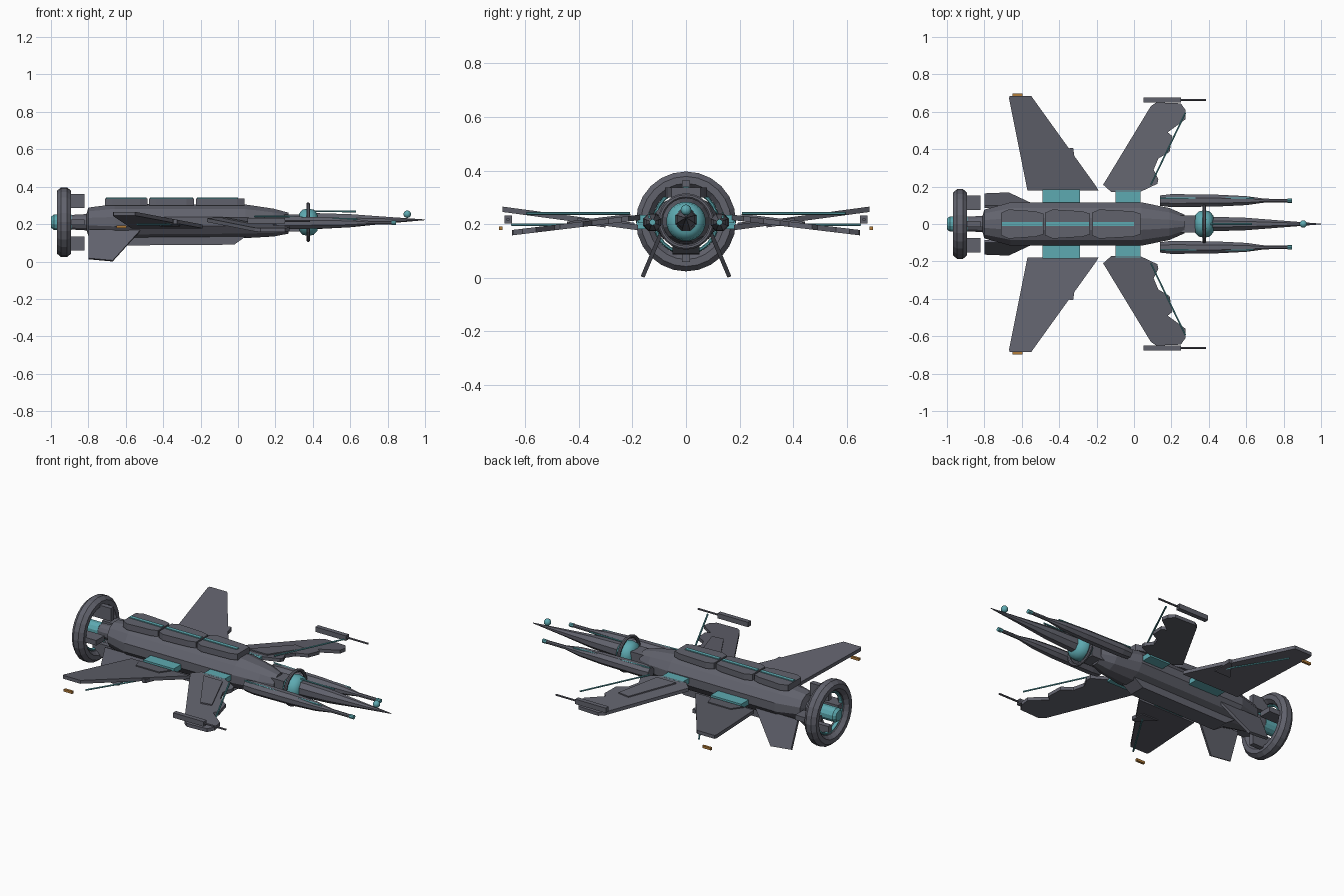
import bpy, bmesh, math
from mathutils import Vector

if "Cube" in bpy.data.objects:
    bpy.data.objects.remove(bpy.data.objects["Cube"])


def material(name, rgb):
    m = bpy.data.materials.new(name)
    m.diffuse_color = (*rgb, 1)
    m.use_nodes = True
    m.node_tree.nodes["Principled BSDF"].inputs["Base Color"].default_value = m.diffuse_color
    return m


GREY = material("hull grey", (0.12, 0.123, 0.152))
TEAL = material("glow teal", (0.11, 0.40, 0.44))
AMBER = material("amber light", (0.45, 0.20, 0.04))
AXIS = 0.21  # height of the main axis


def finish(name, bm, mat, smooth=False):
    bmesh.ops.recalc_face_normals(bm, faces=bm.faces)
    me = bpy.data.meshes.new(name)
    bm.to_mesh(me)
    bm.free()
    me.materials.append(mat)
    ob = bpy.data.objects.new(name, me)
    bpy.context.collection.objects.link(ob)
    for p in me.polygons:
        p.use_smooth = smooth
    return ob


def loft(name, rings, mat, n=12, y=0.0, smooth=False):
    """Skin along x; each ring is (x, half width, half height, centre z)."""
    bm = bmesh.new()
    loops = []
    for x, ry, rz, cz in rings:
        angs = [2 * math.pi * (i + 0.5) / n for i in range(n)]
        loops.append([bm.verts.new((x, y + ry * math.cos(a), cz + rz * math.sin(a))) for a in angs])
    for a, b in zip(loops, loops[1:]):
        for i in range(n):
            j = (i + 1) % n
            bm.faces.new((a[i], a[j], b[j], b[i]))
    bm.faces.new(loops[0])
    bm.faces.new(loops[-1])
    return finish(name, bm, mat, smooth)


def prism(name, points, offset, mat):
    """Extrude a closed 3D outline by an offset vector."""
    bm = bmesh.new()
    f = bm.faces.new([bm.verts.new(p) for p in points])
    ext = bmesh.ops.extrude_face_region(bm, geom=[f])
    vs = [v for v in ext["geom"] if isinstance(v, bmesh.types.BMVert)]
    bmesh.ops.translate(bm, verts=vs, vec=offset)
    return finish(name, bm, mat)


def box(name, x, y, z, mat):
    pts = [(x[0], y[0], z[0]), (x[1], y[0], z[0]), (x[1], y[1], z[0]), (x[0], y[1], z[0])]
    return prism(name, pts, (0, 0, z[1] - z[0]), mat)


def rod(name, a, b, r, mat, n=6):
    a, b = Vector(a), Vector(b)
    bm = bmesh.new()
    bmesh.ops.create_cone(bm, cap_ends=True, segments=n, radius1=r, radius2=r, depth=(b - a).length)
    bm.transform((b - a).to_track_quat('Z', 'Y').to_matrix().to_4x4())
    bmesh.ops.translate(bm, verts=bm.verts, vec=(a + b) / 2)
    return finish(name, bm, mat)


def torus(name, x, major, minor_r, minor_x, mat, n=24, m=8):
    bm = bmesh.new()
    g = []
    for i in range(n):
        a = 2 * math.pi * i / n
        row = []
        for k in range(m):
            b = 2 * math.pi * (k + 0.5) / m
            r = major + minor_r * math.cos(b)
            row.append(bm.verts.new((x + minor_x * math.sin(b), r * math.cos(a), AXIS + r * math.sin(a))))
        g.append(row)
    for i in range(n):
        for k in range(m):
            i2, k2 = (i + 1) % n, (k + 1) % m
            bm.faces.new((g[i][k], g[i2][k], g[i2][k2], g[i][k2]))
    return finish(name, bm, mat)


# Fuselage, neck and nose
loft("fuselage", [(-0.90, 0.04, 0.04, AXIS), (-0.81, 0.045, 0.045, AXIS), (-0.80, 0.08, 0.078, 0.213),
                  (-0.66, 0.12, 0.097, 0.213), (0.04, 0.12, 0.093, 0.215), (0.19, 0.088, 0.077, 0.208),
                  (0.27, 0.052, 0.058, 0.205)], GREY)
loft("neck", [(0.25, 0.035, 0.035, AXIS), (0.44, 0.035, 0.035, AXIS)], GREY, 8)
box("neck_block", (0.24, 0.33), (-0.045, 0.045), (0.16, 0.25), GREY)
loft("glow_drum", [(0.325, 0.045, 0.045, AXIS), (0.345, 0.068, 0.068, AXIS), (0.375, 0.074, 0.074, AXIS),
                   (0.405, 0.068, 0.068, AXIS), (0.425, 0.045, 0.045, AXIS)], TEAL, 20, smooth=True)
torus("neck_ring", 0.375, 0.096, 0.010, 0.010, GREY)
loft("nose", [(0.42, 0.042, 0.046, 0.216), (0.60, 0.036, 0.038, 0.218), (0.80, 0.019, 0.019, 0.221),
              (1.0, 0.002, 0.002, 0.223)], GREY, 8)
rod("nose_spine_rod", (0.40, 0, 0.269), (0.63, 0, 0.268), 0.005, TEAL)
bm = bmesh.new()
bmesh.ops.create_uvsphere(bm, u_segments=12, v_segments=8, radius=0.02)
bmesh.ops.translate(bm, verts=bm.verts, vec=(0.905, 0, 0.253))
finish("nose_sensor", bm, TEAL, True)

# Tail ring, hub and struts
torus("tail_ring", -0.93, 0.155, 0.034, 0.041, GREY)
torus("tail_glow_ring", -0.93, 0.117, 0.007, 0.012, TEAL)
loft("tail_hub", [(-1.0, 0.030, 0.030, AXIS), (-0.985, 0.042, 0.042, AXIS), (-0.89, 0.042, 0.042, AXIS)], TEAL, 12)
for s in (1, -1):
    box("tail_strut_upright", (-0.94, -0.82), (-0.015, 0.015), sorted((AXIS + s * 0.075, AXIS + s * 0.152)), GREY)
    box("tail_strut_side", (-0.94, -0.82), sorted((s * 0.075, s * 0.152)), (AXIS - 0.015, AXIS + 0.015), GREY)

# Armour plates along the back, with a glow strip on each
for x0, x1 in ((-0.71, -0.485), (-0.475, -0.235), (-0.225, 0.035)):
    half = [(x0, 0.06), (x0 + 0.04, 0.078), (x1 - 0.04, 0.068), (x1, 0.055)]
    outline = half + [(x, -y) for x, y in reversed(half)]
    prism("back_plate", [(x, y, 0.300) for x, y in outline], (0, 0, 0.036), GREY)
    box("back_glow_strip", (x0 + 0.005, min(x1 - 0.005, 0.0)), (-0.011, 0.011), (0.335, 0.341), TEAL)

# Belly keel
prism("belly_keel", [(x, -0.05, z) for x, z in
                     ((-0.68, 0.14), (-0.60, 0.086), (-0.02, 0.090), (0.05, 0.14), (0.05, 0.16), (-0.68, 0.16))],
      (0, 0.10, 0), GREY)


def rear_z(y):
    return 0.190 + 0.135 * (y - 0.2)


def front_z(y):
    return 0.222 - 0.12 * (y - 0.2)


rear_wing = [(-0.57, 0.18), (-0.19, 0.18), (-0.205, 0.205), (-0.55, 0.685), (-0.665, 0.685), (-0.668, 0.67)]
rear_panel = [(-0.51, 0.192), (-0.48, 0.268), (-0.33, 0.268), (-0.30, 0.192)]
rear_tab = [(-0.42, 0.30), (-0.31, 0.30), (-0.325, 0.405), (-0.345, 0.405)]
front_wing = [(-0.165, 0.21), (-0.12, 0.17), (0.03, 0.17), (0.125, 0.215), (0.13, 0.24), (0.105, 0.29),
              (0.13, 0.35), (0.19, 0.385), (0.205, 0.47), (0.18, 0.49), (0.235, 0.53), (0.275, 0.56),
              (0.275, 0.61), (0.25, 0.645), (0.12, 0.65), (0.09, 0.63)]
front_panel = [(-0.08, 0.207), (0.065, 0.445), (0.135, 0.435), (0.045, 0.207)]

for s in (1, -1):
    def slab(name, outline, zf, lo, hi, mat=GREY):
        prism(name, [(x, s * y, zf(y) + lo) for x, y in outline], (0, 0, hi - lo), mat)

    # Wings with raised panels, and the glow panels joining them to the hull
    slab("rear_wing", rear_wing, rear_z, -0.010, 0.010)
    slab("rear_wing_panel", rear_panel, rear_z, 0.009, 0.016)
    slab("rear_wing_tab", rear_tab, rear_z, -0.016, 0.006)
    slab("front_wing", front_wing, front_z, -0.010, 0.010)
    slab("front_wing_panel", front_panel, front_z, 0.009, 0.017)
    box("rear_root_glow", (-0.49, -0.29), sorted((s * 0.06, s * 0.185)), (0.182, 0.212), TEAL)
    box("front_root_glow", (-0.10, 0.035), sorted((s * 0.06, s * 0.18)), (0.205, 0.235), TEAL)

    # Glow rods beside the wings
    rod("rear_wing_rod", (-0.31, s * 0.28, 0.198), (-0.54, s * 0.65, 0.198), 0.005, TEAL)
    rod("front_wing_rod", (0.09, s * 0.21, 0.24), (0.275, s * 0.595, 0.24), 0.005, TEAL)

    # Wing tip gun and light
    box("tip_gun", (0.05, 0.25), sorted((s * 0.65, s * 0.677)), (0.203, 0.232), GREY)
    rod("tip_gun_barrel", (0.25, s * 0.664, 0.217), (0.385, s * 0.664, 0.217), 0.006, GREY)
    box("tip_light", (-0.65, -0.595), sorted((s * 0.684, s * 0.698)), (0.178, 0.192), AMBER)

    # Side pods with barrel and glow trim
    loft("side_pod", [(0.14, 0.030, 0.030, 0.207), (0.20, 0.038, 0.036, 0.207), (0.45, 0.034, 0.034, 0.207),
                      (0.60, 0.026, 0.026, 0.207), (0.70, 0.011, 0.011, 0.207), (0.83, 0.010, 0.010, 0.207)],
         GREY, 8, s * 0.125)
    rod("pod_tip", (0.82, s * 0.125, 0.207), (0.846, s * 0.125, 0.207), 0.012, TEAL, 8)
    rod("pod_glow_line", (0.14, s * 0.137, 0.240), (0.64, s * 0.137, 0.226), 0.005, TEAL)

    # Splayed belly fin
    prism("belly_fin", [(x, s * y, z) for x, y, z in
                        ((-0.80, 0.085, 0.165), (-0.80, 0.150, 0.012), (-0.67, 0.155, 0.0), (-0.52, 0.085, 0.165))],
          (0, s * 0.014, 0.006), GREY)
